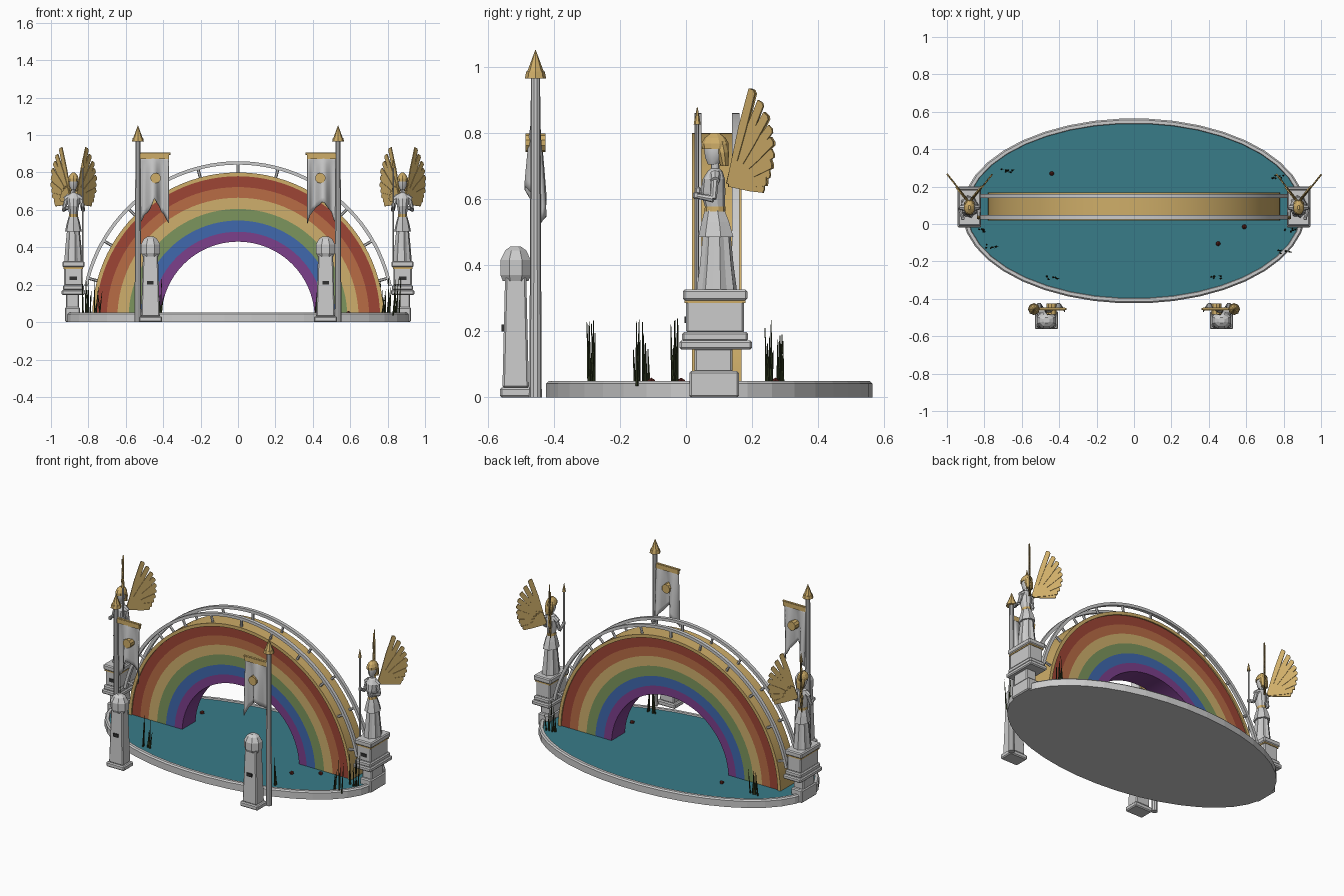
import bpy, bmesh, random
from math import sin, cos, pi, radians
from mathutils import Vector, Matrix

if "Cube" in bpy.data.objects:
    bpy.data.objects.remove(bpy.data.objects["Cube"])

random.seed(4)
mats = {}
COL = dict(gold=(.62, .42, .14), red=(.34, .06, .035), orange=(.48, .15, .06), yellow=(.62, .43, .15),
           green=(.2, .3, .11), blue=(.05, .14, .42), purple=(.2, .05, .26), water=(.04, .2, .25),
           reed=(.025, .035, .012), berry=(.12, .02, .015), dark=(.03, .03, .03))


def finish(name, bm, color=None, smooth=None):
    bmesh.ops.recalc_face_normals(bm, faces=bm.faces)
    me = bpy.data.meshes.new(name)
    bm.to_mesh(me)
    bm.free()
    ob = bpy.data.objects.new(name, me)
    bpy.context.collection.objects.link(ob)
    if color:
        if color not in mats:
            mats[color] = bpy.data.materials.new(color)
            mats[color].diffuse_color = (*COL[color], 1)
        me.materials.append(mats[color])
    if smooth:
        bpy.ops.object.select_all(action='DESELECT')
        ob.select_set(True)
        bpy.context.view_layer.objects.active = ob
        bpy.ops.object.shade_smooth_by_angle(angle=radians(smooth))
    return ob


def box(name, x, y, z0, z1, wx, wy, taper=1, color=None, bevel=.006):
    bm = bmesh.new()
    bmesh.ops.create_cube(bm, size=1)
    for v in bm.verts:
        k = taper if v.co.z > 0 else 1
        v.co = (x + v.co.x * wx * k, y + v.co.y * wy * k, z1 if v.co.z > 0 else z0)
    if bevel:
        bmesh.ops.bevel(bm, geom=bm.edges[:], offset=bevel, segments=1, affect='EDGES')
    return finish(name, bm, color)


def rod(name, a, b, r0, r1, n=8, color=None):
    a, b = Vector(a), Vector(b)
    bm = bmesh.new()
    m = Matrix.Translation((a + b) / 2) @ (b - a).to_track_quat('Z', 'Y').to_matrix().to_4x4()
    bmesh.ops.create_cone(bm, cap_ends=True, segments=n, radius1=r0, radius2=r1, depth=(b - a).length, matrix=m)
    return finish(name, bm, color)


def loft(name, rings, x, y, n=12, pleat=0, color=None, smooth=None):
    """rings: (z, rx, ry, y shift)"""
    bm = bmesh.new()
    loops = []
    for z, rx, ry, dy in rings:
        loops.append([bm.verts.new((x + rx * k * cos(t), y + dy + ry * k * sin(t), z))
                      for i in range(n) for t in [2 * pi * (i + .5) / n] for k in [1 - pleat * (i % 2)]])
    for a, b in zip(loops, loops[1:]):
        for i in range(n):
            bm.faces.new((a[i], a[(i + 1) % n], b[(i + 1) % n], b[i]))
    bm.faces.new(loops[0])
    bm.faces.new(loops[-1])
    return finish(name, bm, color, smooth)


def plate(name, pts, o, u, v, thick, color=None):
    o, u, v = Vector(o), Vector(u).normalized(), Vector(v).normalized()
    w = u.cross(v) * thick
    bm = bmesh.new()
    f = bm.faces.new([bm.verts.new(o + u * p + v * q - w / 2) for p, q in pts])
    ext = bmesh.ops.extrude_face_region(bm, geom=[f])
    bmesh.ops.translate(bm, vec=w, verts=[e for e in ext['geom'] if isinstance(e, bmesh.types.BMVert)])
    return finish(name, bm, color)


def arc(name, r0, r1, y0, y1, a0=0, color=None, n=48):
    bm = bmesh.new()
    prev = None
    for i in range(n + 1):
        t = a0 + (pi - 2 * a0) * i / n
        cur = [bm.verts.new((r * cos(t), y, .02 + r * sin(t))) for r, y in ((r0, y0), (r1, y0), (r1, y1), (r0, y1))]
        if prev:
            for k in range(4):
                bm.faces.new((prev[k], prev[(k + 1) % 4], cur[(k + 1) % 4], cur[k]))
        if i in (0, n):
            bm.faces.new(cur)
        prev = cur
    return finish(name, bm, color, 30)


# pool: stone basin and water
loft("basin", [(0, .92, .495, 0), (.042, .92, .495, 0), (.05, .912, .487, 0), (.05, .895, .47, 0), (.036, .89, .465, 0)],
     0, .07, 40)
loft("water", [(.03, .893, .468, 0), (.042, .893, .468, 0)], 0, .07, 40, color='water')

# rainbow arch bands, gold deck and railings
edges = [.41, .463, .523, .585, .645, .702, .76]
for i, c in enumerate(['purple', 'blue', 'green', 'yellow', 'orange', 'red']):
    arc(f"{c}_band", edges[i], edges[i + 1], .026, .16, color=c)
arc("gold_deck", .76, .78, .018, .168, color='gold')
for y in (.036, .15):
    arc("handrail", .822, .84, y - .011, y + .011, radians(12))
    for i in range(11):
        t = radians(15 + 15 * i)
        rod("rail_post", (.775 * cos(t), y, .02 + .775 * sin(t)), (.83 * cos(t), y, .02 + .83 * sin(t)), .008, .008, 6)

for s in (-1, 1):
    X, Y = s * .88, .088
    # statue pedestal
    box("pedestal_foot", s * .885, Y - .003, 0, .08, .08, .15)
    box("pedestal_neck", s * .885, Y - .005, .075, .15, .07, .115)
    box("pedestal_ledge", X, Y + .002, .145, .172, .125, .22)
    box("pedestal_step", X, Y, .17, .198, .112, .2)
    box("pedestal_block", X, Y, .195, .292, .098, .176)
    box("pedestal_trim", X, Y, .285, .295, .104, .184, color='gold', bevel=0)
    box("pedestal_cap", X, Y, .293, .326, .118, .195)
    box("pedestal_plaque", X, Y - .09, .225, .245, .04, .006, color='dark', bevel=0)

    # robed figure
    loft("robe", [(.325, .05, .062, .005), (.4, .044, .052, .005), (.5, .034, .042, .005), (.57, .022, .028, 0)],
         X, Y, 16, .14)
    loft("overskirt", [(.485, .046, .056, .005), (.53, .036, .044, .003), (.57, .024, .03, 0)], X, Y, 14, .1)
    loft("belt", [(.562, .026, .032, 0), (.578, .025, .031, 0)], X, Y, 10, color='gold')
    loft("torso", [(.57, .023, .029, 0), (.62, .031, .037, -.006), (.66, .036, .034, -.004), (.685, .024, .022, 0),
                   (.692, .011, .013, 0), (.715, .011, .012, 0)], X, Y, 10)
    loft("head", [(.705, .012, .016, -.006), (.725, .022, .028, -.002), (.755, .026, .034, 0), (.78, .02, .028, 0),
                  (.79, .008, .01, 0)], X, Y, 10, smooth=40)
    loft("hair", [(.7, .022, .012, .028), (.74, .029, .02, .022), (.775, .024, .022, .014)], X, Y, 10, color='gold')
    loft("helmet", [(.752, .03, .04, 0), (.768, .03, .041, 0), (.785, .022, .032, 0), (.8, .006, .012, 0)],
         X, Y, 10, color='gold')

    # arms: one on the spear, one raised in front
    for side, hand in ((-s, (X - s * .05, .036, .625)), (s, (X + s * .035, .03, .61))):
        shoulder, elbow = (X + side * .034, Y, .668), (X + side * .052, Y - .005, .6)
        rod("shoulder", (X + side * .02, Y, .672), (X + side * .046, Y, .655), .018, .014)
        rod("upper_arm", shoulder, elbow, .013, .01)
        rod("forearm", elbow, hand, .011, .008)
        box("hand", hand[0], hand[1], hand[2] - .01, hand[2] + .012, .018, .018, bevel=.004)
    rod("spear_shaft", (X - s * .05, .034, .326), (X - s * .05, .034, .83), .005, .005, 6)
    rod("spear_tip", (X - s * .05, .034, .825), (X - s * .05, .034, .878), .011, .001, 6, 'gold')

    # feather fan wings
    for side in (-1, 1):
        root = Vector((X + side * .014, .132, .645))
        out = Vector((side * .62, .78, 0))
        nrm = out.cross(Vector((0, 0, 1)))
        for i in range(10):
            t = i / 9
            a = radians(-4 + 77 * t)
            d = out * cos(a) + Vector((0, 0, sin(a)))
            L = .135 + .165 * t ** 1.25
            pts = [(0, -.008), (L * .6, -.016), (L * .97, -.017), (L, -.008), (L, .01), (L * .6, .014), (0, .008)]
            plate("feather", pts, root + nrm * (.003 * (i % 2)), d, nrm.cross(d), .006, 'gold')
        for i in range(5):
            a = radians(10 + 14 * i)
            d = out * cos(a) + Vector((0, 0, sin(a)))
            plate("covert", [(0, -.008), (.07, -.015), (.09, 0), (.07, .015), (0, .008)],
                  root - nrm * .006, d, nrm.cross(d), .006, 'gold')

    # stone bollard in front of the pool
    bx, by = s * .468, -.515
    box("bollard_foot", bx, by, 0, .03, .125, .095)
    box("bollard_shaft", bx, by, .028, .365, .1, .08, .8)
    box("bollard_slot", bx, by - .036, .2, .22, .035, .014, color='dark', bevel=0)
    loft("bollard_head", [(.352, .046, .042, 0), (.37, .055, .05, 0), (.415, .055, .05, 0), (.445, .038, .034, 0),
                          (.457, .018, .016, 0)], bx, by, 8)

    # banner pole with finial, crossbar and swallow-tailed cloth
    px, py = s * .535, -.455
    rod("banner_pole", (px, py, 0), (px, py, .975), .019, .014, 10)
    rod("finial_collar", (px, py, .965), (px, py, .985), .032, .028, 8, 'gold')
    rod("finial_point", (px, py, .98), (px, py, 1.05), .027, .001, 8, 'gold')
    rod("crossbar", (px, py, .9), (s * .362, py, .9), .007, .007, 6, 'gold')
    bm = bmesh.new()
    nu, nv, grid = 12, 10, []
    for i in range(nu + 1):
        u = i / nu
        bottom = .65 - .11 * abs(2 * u - 1) + random.uniform(-.015, .015)
        grid.append([bm.verts.new((s * (.525 - .155 * u), py + .033 * (j / nv) ** .7 * sin(u * 9.4 + .5),
                                   .897 + (bottom - .897) * j / nv)) for j in range(nv + 1)])
    for i in range(nu):
        for j in range(nv):
            bm.faces.new((grid[i][j], grid[i + 1][j], grid[i + 1][j + 1], grid[i][j + 1]))
    cloth = finish("banner_cloth", bm, smooth=60)
    mod = cloth.modifiers.new("thickness", 'SOLIDIFY')
    mod.thickness, mod.offset = .005, 0
    box("banner_hem", s * .447, py, .872, .9, .158, .016, color='gold', bevel=0)
    rod("banner_disc", (s * .44, py - .03, .77), (s * .44, py + .03, .77), .028, .028, 10, 'gold')

# reed clumps
for x, y in ((-.68, .285), (.77, .25), (-.76, -.12), (.8, -.15), (-.44, -.285), (.44, -.285), (-.81, -.035), (.83, -.035)):
    for k in range(7):
        bx, by = x + random.uniform(-.035, .035), y + random.uniform(-.009, .009)
        rod("reed", (bx, by, .035), (bx + random.uniform(-.015, .015), by + random.uniform(-.006, .006),
                                     random.uniform(.14, .24)), .005, .001, 5, 'reed')

# floating buds
for x, y in ((-.44, .27), (.59, -.015), (.45, -.105)):
    bm = bmesh.new()
    bmesh.ops.create_icosphere(bm, subdivisions=1, radius=.014, matrix=Matrix.Translation((x, y, .046)))
    finish("floating_bud", bm, 'berry')

for m in bpy.data.materials:
    if m.users and not m.is_grease_pencil:
        m.use_nodes = True
        m.node_tree.nodes["Principled BSDF"].inputs["Base Color"].default_value = m.diffuse_color
